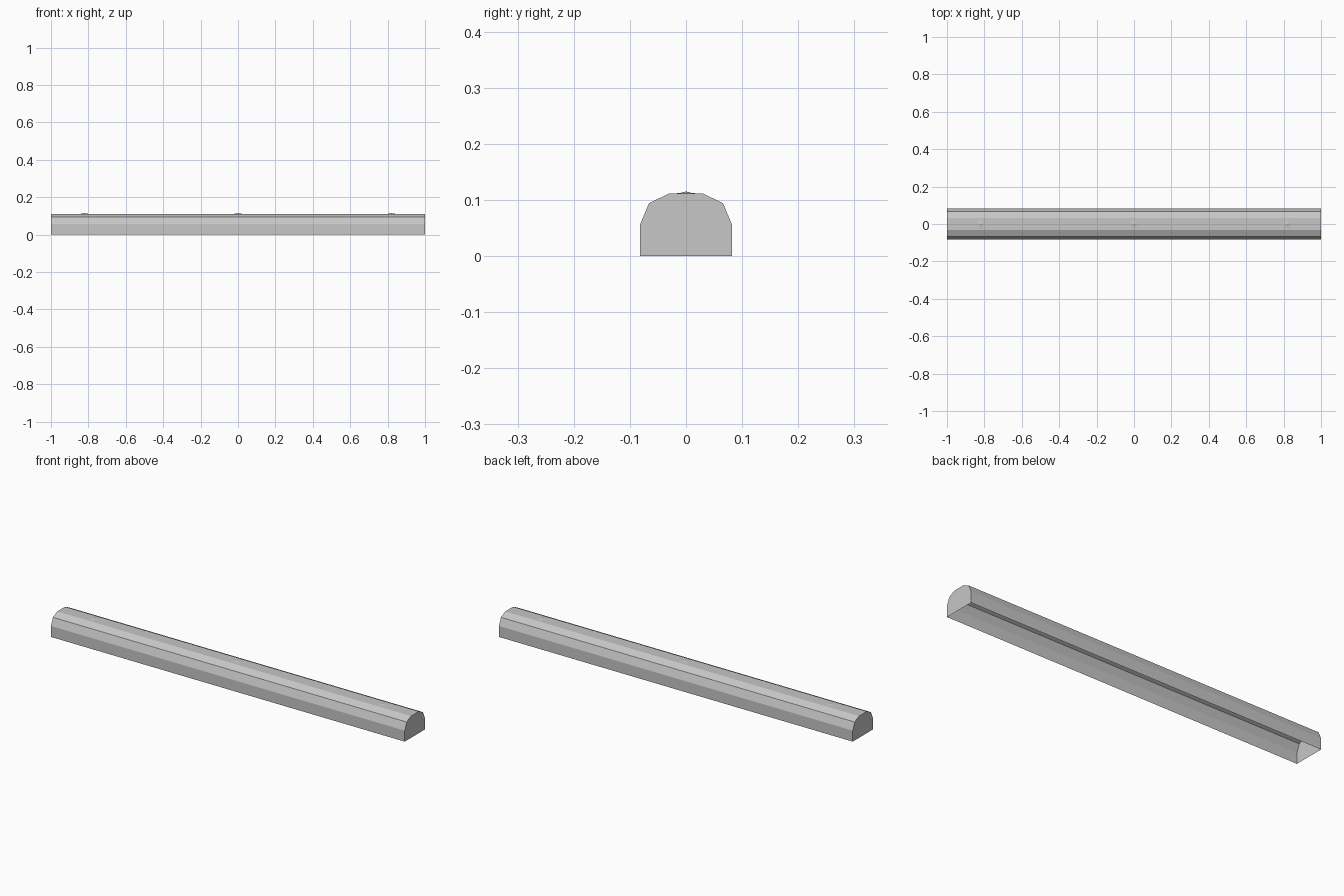
import bpy, bmesh, math

if "Cube" in bpy.data.objects:
    bpy.data.objects.remove(bpy.data.objects["Cube"], do_unlink=True)

grey = bpy.data.materials.new("light_grey")
grey.use_nodes = True
grey.diffuse_color = (0.57, 0.57, 0.57, 1)
grey.node_tree.nodes["Principled BSDF"].inputs["Base Color"].default_value = grey.diffuse_color


def finish(name, bm, location=(0, 0, 0)):
    mesh = bpy.data.meshes.new(name)
    bm.normal_update()
    bm.to_mesh(mesh)
    bm.free()
    mesh.materials.append(grey)
    obj = bpy.data.objects.new(name, mesh)
    obj.location = location
    bpy.context.collection.objects.link(obj)
    return obj


# Faceted hollow cover: mirrored half profile swept along x, open underneath
half = [(0.082, 0), (0.082, 0.056), (0.066, 0.094), (0.031, 0.111)]
profile = half + [(-y, z) for y, z in reversed(half)]
bm = bmesh.new()
left = [bm.verts.new((1, y, z)) for y, z in profile]
right = [bm.verts.new((-1, y, z)) for y, z in profile]
for i in range(len(profile) - 1):
    bm.faces.new((left[i], left[i + 1], right[i + 1], right[i]))

# End caps
bm.faces.new(left)
bm.faces.new(right[::-1])
bmesh.ops.recalc_face_normals(bm, faces=bm.faces)
finish("cover_shell", bm)


# Shallow hexagonal screw heads along the top
def screw_head(name, x):
    bm = bmesh.new()
    rings = []
    for radius, z in ((0.032, 0.1112), (0.014, 0.112)):
        rings.append([bm.verts.new((radius * math.cos(k * math.tau / 6),
                                    radius * math.sin(k * math.tau / 6), z))
                      for k in range(6)])
    tip = bm.verts.new((0, 0, 0.115))
    outer, inner = rings
    for k in range(6):
        n = (k + 1) % 6
        bm.faces.new((outer[k], outer[n], inner[n], inner[k]))
        bm.faces.new((inner[k], inner[n], tip))
    finish(name, bm, (x, 0, 0))


for name, x in (("right", -0.82), ("middle", 0), ("left", 0.82)):
    screw_head(name + "_screw_head", x)
